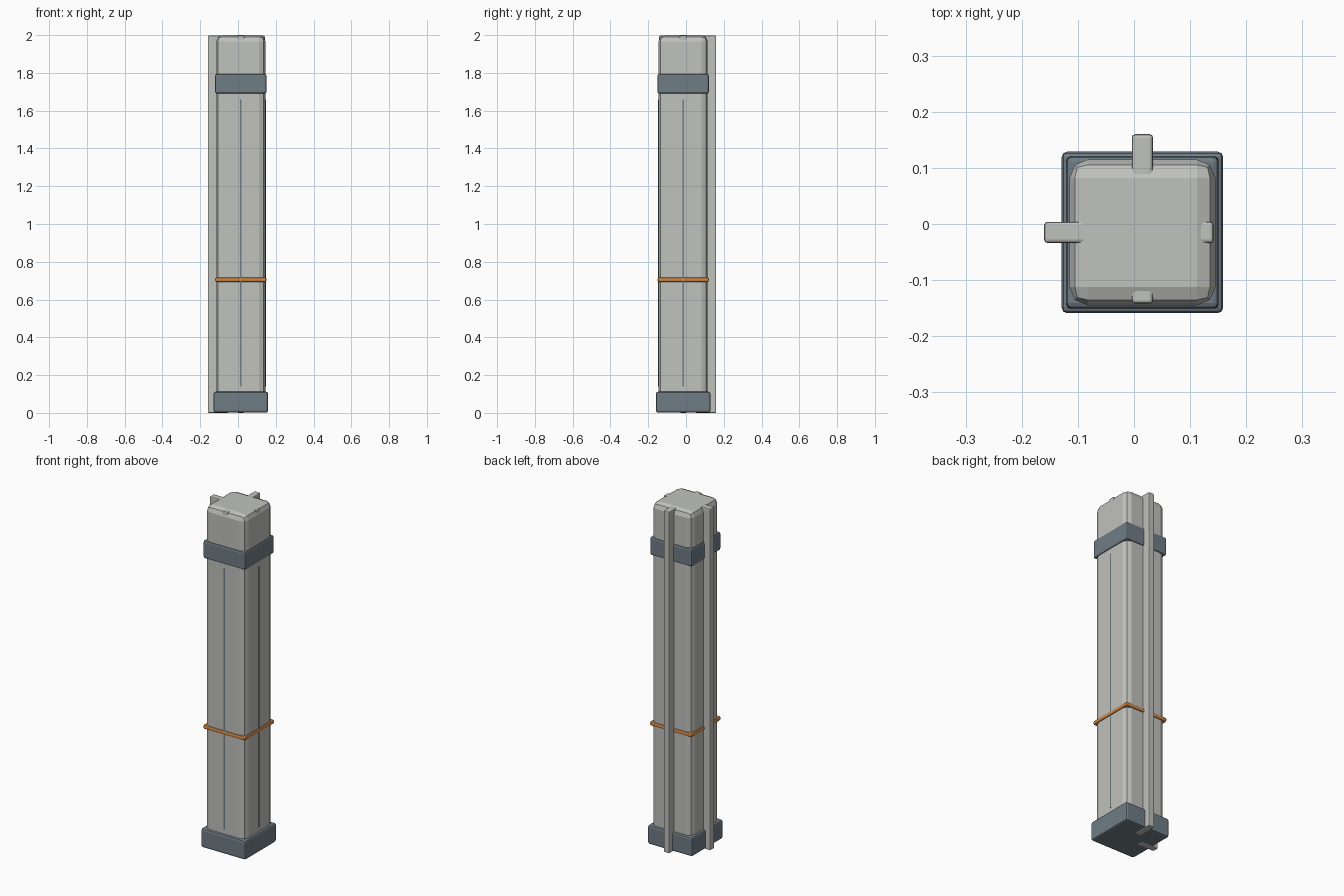
import bpy
from mathutils import Vector

cube = bpy.data.objects.get("Cube")
if cube:
    bpy.data.objects.remove(cube, do_unlink=True)

CX, CY = 0.015, -0.015   # axis of the column


def material(name, rgb):
    m = bpy.data.materials.new(name)
    m.use_nodes = True
    m.diffuse_color = (*rgb, 1)
    m.node_tree.nodes["Principled BSDF"].inputs["Base Color"].default_value = (*rgb, 1)
    return m


concrete = material("light_grey", (0.53, 0.54, 0.51))
steel = material("slate_blue_grey", (0.16, 0.205, 0.235))
copper = material("copper_orange", (0.62, 0.25, 0.07))


def block(name, low, high, mat, bevel=0.0, segments=2):
    """Box between two corners, with rounded edges."""
    low, high = Vector(low), Vector(high)
    bpy.ops.mesh.primitive_cube_add(size=1, location=(low + high) / 2)
    ob = bpy.context.object
    ob.name = name
    ob.scale = high - low
    bpy.ops.object.transform_apply(location=False, rotation=False, scale=True)
    ob.data.materials.append(mat)
    if bevel:
        mod = ob.modifiers.new("Rounded edges", "BEVEL")
        mod.width = bevel
        mod.segments = segments
    return ob


def square(name, half, z0, z1, mat, bevel):
    """Square block centred on the column axis."""
    return block(name, (CX - half, CY - half, z0), (CX + half, CY + half, z1), mat, bevel)


# Column and the bands around it
square("column_body", 0.13, 0.01, 2.0, concrete, 0.033)
square("base_block", 0.144, 0.002, 0.112, steel, 0.01)
square("upper_collar", 0.136, 1.69, 1.795, steel, 0.01)
square("copper_band", 0.136, 0.693, 0.717, copper, 0.008)

# Ribs: tall ones stand proud at the back and right, short ones show at the top
RIB = 0.019
TOP = 1.997
block("back_rib", (CX - RIB, 0.05, 0), (CX + RIB, 0.16, TOP), concrete, 0.006)
block("right_rib", (-0.16, CY - RIB, 0), (-0.05, CY + RIB, TOP), concrete, 0.006)
block("front_rib", (CX - RIB, -0.142, 0.02), (CX + RIB, -0.05, TOP), concrete, 0.006)
block("left_rib", (0.05, CY - RIB, 0.02), (0.142, CY + RIB, TOP), concrete, 0.006)

# Thin seam strips on all four faces
SEAM = 0.004
for name, dx, dy in (("front_seam", 0, -1), ("back_seam", 0, 1),
                     ("left_seam", 1, 0), ("right_seam", -1, 0)):
    x, y = CX + dx * 0.13, CY + dy * 0.13
    hx = 0.003 if dx else SEAM
    hy = 0.003 if dy else SEAM
    block(name, (x - hx, y - hy, 0.14), (x + hx, y + hy, 1.66), steel)
